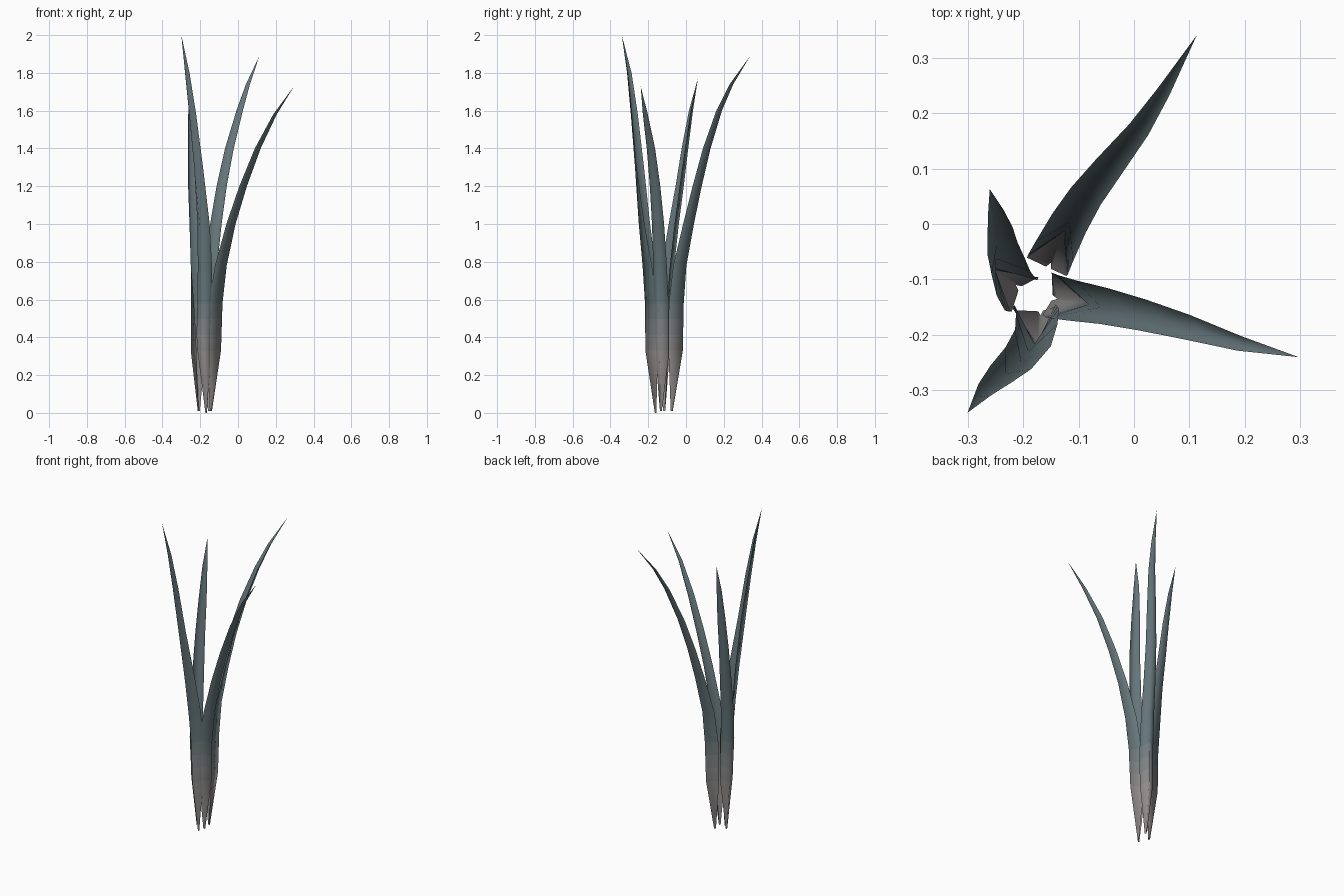
import bpy, bmesh, math
from mathutils import Vector

if "Cube" in bpy.data.objects:
    bpy.data.objects.remove(bpy.data.objects["Cube"])


def material(name, color):
    m = bpy.data.materials.new(name)
    m.diffuse_color = (*color, 1)
    m.use_nodes = True
    m.node_tree.nodes["Principled BSDF"].inputs["Base Color"].default_value = m.diffuse_color
    return m


# root-to-leaf colour bands
ROOT, LEAF = Vector((.28, .26, .26)), Vector((.13, .18, .195))
MATS = [material(f"leaf_band_{i}", ROOT.lerp(LEAF, i / 4)) for i in range(5)]


def ramp(t, keys):
    for (a, wa), (b, wb) in zip(keys, keys[1:]):
        if t <= b:
            return wa + (wb - wa) * (t - a) / (b - a)
    return keys[-1][1]


# blade width and fold depth along the height
WIDTH = [(0, .008), (.18, .078), (.31, .080), (.42, .076), (.55, .068),
         (.66, .060), (.78, .050), (.90, .031), (1, .001)]
DEPTH = [(0, .008), (.18, .068), (.31, .068), (.42, .058), (.55, .044),
         (.66, .036), (.78, .029), (.90, .018), (1, .001)]


def blade(name, midrib, head0, head1):
    """Folded leaf: outer midrib with two edges swept back toward the centre."""
    path = [Vector(p) for p in midrib]
    top = path[-1].z
    # extra rows where the colour fades
    path[2:2] = [path[1].lerp(path[2], k / 3) for k in (1, 2)]
    bm = bmesh.new()
    rows = []
    for c in path[:-1]:
        t = c.z / top
        h = math.radians(head0 + (head1 - head0) * min(1, max(0, (t - .2) / .45)))
        out = Vector((math.cos(h), math.sin(h), 0))
        side = Vector((-out.y, out.x, 0)) * ramp(t, WIDTH) / 2
        inner = c - out * ramp(t, DEPTH)
        rows.append([bm.verts.new(v) for v in (inner + side, c, inner - side)])
    rows.append([bm.verts.new(path[-1])])
    for i, (a, b) in enumerate(zip(rows, rows[1:])):
        for k in range(2):
            ring = [a[k + 1], a[k]] + (b[k:k + 2] if len(b) > 1 else b)
            f = bm.faces.new(ring)
            f.material_index = min(i, 4)
    # make the outer side the front
    bm.normal_update()
    h = math.radians(head0)
    front = Vector((math.cos(h), math.sin(h), 0))
    if sum(f.normal.dot(front) for f in bm.faces) < 0:
        bmesh.ops.reverse_faces(bm, faces=bm.faces[:])
    for f in bm.faces:
        f.smooth = True
    me = bpy.data.meshes.new(name)
    bm.to_mesh(me)
    bm.free()
    for m in MATS:
        me.materials.append(m)
    bpy.context.collection.objects.link(bpy.data.objects.new(name, me))


# four leaves around a shared root
blade("front_leaf", [(-.168, -.165, 0), (-.173, -.215, .33), (-.18, -.217, .58),
                     (-.19, -.23, .78), (-.203, -.25, 1.0), (-.232, -.27, 1.3),
                     (-.258, -.292, 1.58), (-.28, -.312, 1.8), (-.30, -.34, 2.0)],
      -85, -130)
blade("back_leaf", [(-.15, -.07, .01), (-.13, -.017, .33), (-.125, -.012, .58),
                    (-.117, .002, .78), (-.095, .042, 1.0), (-.068, .083, 1.2),
                    (-.03, .13, 1.4), (.02, .19, 1.6), (.06, .25, 1.74),
                    (.113, .34, 1.89)], 65, 60)
blade("right_leaf", [(-.138, -.135, .01), (-.09, -.14, .33), (-.082, -.145, .58),
                     (-.06, -.15, .78), (-.013, -.158, 1.0), (.047, -.172, 1.2),
                     (.12, -.192, 1.4), (.205, -.219, 1.58), (.297, -.24, 1.73)],
      -12, -14)
blade("left_leaf", [(-.213, -.11, .01), (-.25, -.085, .33), (-.25, -.08, .58),
                    (-.25, -.062, .78), (-.247, -.038, 1.0), (-.25, -.012, 1.2),
                    (-.252, .012, 1.4), (-.256, .037, 1.6), (-.26, .063, 1.77)],
      142, 112)
